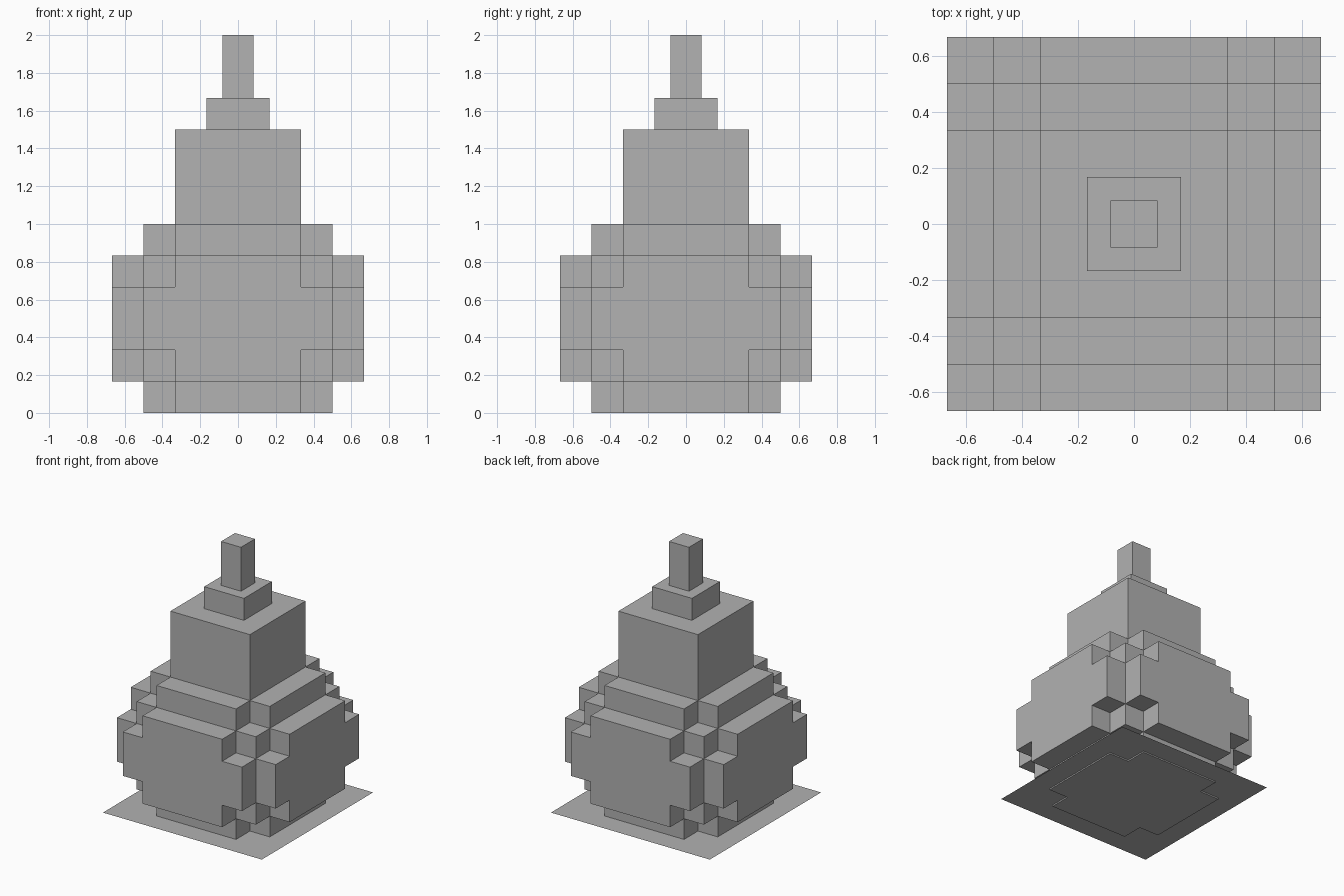
import bpy, bmesh
from mathutils import Vector

U = 1 / 6  # size of one block

cube = bpy.data.objects.get("Cube")
if cube:
    bpy.data.objects.remove(cube, do_unlink=True)

grey = bpy.data.materials.new("plain_grey")
grey.use_nodes = True
colour = (0.445, 0.445, 0.445, 1)
grey.diffuse_color = colour
grey.node_tree.nodes["Principled BSDF"].inputs["Base Color"].default_value = colour


def finish(name, bm):
    mesh = bpy.data.meshes.new(name)
    bm.to_mesh(mesh)
    bm.free()
    mesh.materials.append(grey)
    obj = bpy.data.objects.new(name, mesh)
    bpy.context.collection.objects.link(obj)
    return obj


def tower(name, half, bottom, top):
    """Square block, sized in block units."""
    bm = bmesh.new()
    bmesh.ops.create_cube(bm, size=1)
    bmesh.ops.scale(bm, vec=(2 * half * U, 2 * half * U, (top - bottom) * U), verts=bm.verts)
    bmesh.ops.translate(bm, vec=(0, 0, (bottom + top) / 2 * U), verts=bm.verts)
    finish(name, bm)


def filled(c):
    """Stepped round body: long and short half widths shrink away from the middle."""
    long, short = sorted((abs(c.x), abs(c.y)), reverse=True)
    ring = abs(c.z - 3)
    if ring < 1:
        return long < 4 and short < 3
    if ring < 2:
        return (long < 4 and short < 2) or long < 3
    return ring < 3 and long < 3 and short < 2


# Body: outer skin of the filled blocks
bm = bmesh.new()
axes = [Vector(a) for a in ((1, 0, 0), (0, 1, 0), (0, 0, 1))]
cells = [Vector((x + .5, y + .5, z + .5))
         for x in range(-4, 4) for y in range(-4, 4) for z in range(6)]
for c in filter(filled, cells):
    for i in range(3):
        for sign in (1, -1):
            n, a, b = axes[i] * sign, axes[i - 2] / 2, axes[i - 1] / 2 * sign
            if not filled(c + n):
                m = c + n / 2
                bm.faces.new([bm.verts.new(p * U) for p in
                              (m - a - b, m + a - b, m + a + b, m - a + b)])
bmesh.ops.remove_doubles(bm, verts=bm.verts, dist=0.001)
bmesh.ops.dissolve_limit(bm, angle_limit=0.01, verts=bm.verts, edges=bm.edges)
finish("body", bm)

# Neck, collar and tip
tower("neck", 2, 6, 9)
tower("collar", 1, 9, 10)
tower("tip", 0.5, 10, 12)

# Thin ground sheet just above the underside of the body
bm = bmesh.new()
bmesh.ops.create_grid(bm, x_segments=1, y_segments=1, size=4 * U)
bmesh.ops.translate(bm, vec=(0, 0, 0.01), verts=bm.verts)
finish("base_sheet", bm)
